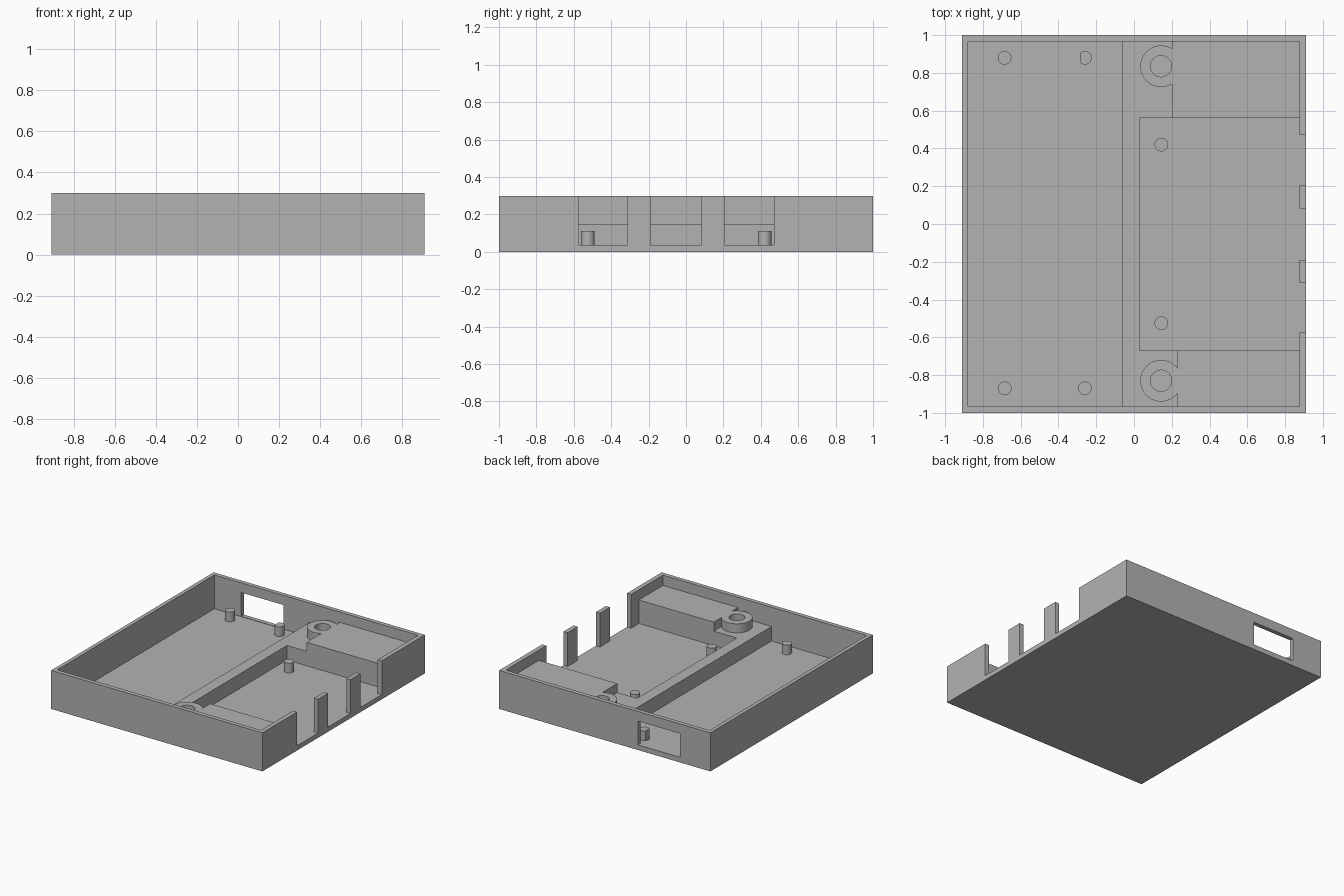
import bpy
import math

cube = bpy.data.objects.get("Cube")
if cube:
    bpy.data.objects.remove(cube, do_unlink=True)

# Single plastic colour
GREY = (0.45, 0.45, 0.45, 1)
plastic = bpy.data.materials.new("grey plastic")
plastic.diffuse_color = GREY
plastic.use_nodes = True
plastic.node_tree.nodes["Principled BSDF"].inputs["Base Color"].default_value = GREY

# Main dimensions
X, Y, TOP = 0.91, 1.0, 0.30
IN_LEFT, IN_RIGHT, IN_Y = -0.88, 0.875, 0.967
FLOOR, LEDGE, BLOCK = 0.037, 0.15, 0.22
OVER = 0.5


def box(name, x, y, z):
    """Box from (min, max) pairs."""
    bpy.ops.mesh.primitive_cube_add(size=1)
    ob = bpy.context.object
    ob.name = name
    for v in ob.data.vertices:
        v.co = [r[0] if c < 0 else r[1] for c, r in zip(v.co, (x, y, z))]
    ob.data.materials.append(plastic)
    return ob


def cylinder(name, x, y, radius, z0, z1, sides=48):
    bpy.ops.mesh.primitive_cylinder_add(
        vertices=sides, radius=radius, depth=z1 - z0, location=(x, y, (z0 + z1) / 2))
    ob = bpy.context.object
    ob.name = name
    ob.data.materials.append(plastic)
    return ob


def combine(target, tool, operation="DIFFERENCE"):
    """Apply a boolean and discard the tool."""
    mod = target.modifiers.new("shape", "BOOLEAN")
    mod.operation, mod.solver, mod.object = operation, "EXACT", tool
    bpy.context.view_layer.objects.active = target
    bpy.ops.object.modifier_apply(modifier=mod.name)
    bpy.data.objects.remove(tool, do_unlink=True)


def smooth(ob):
    bpy.ops.object.select_all(action="DESELECT")
    ob.select_set(True)
    bpy.context.view_layer.objects.active = ob
    bpy.ops.object.shade_smooth_by_angle(angle=math.radians(30))


def window_cutter():
    return box("window_cutter", (-0.65, -0.285), (0.8, 1.1), (0.04, 0.225))


# Tray body with its stepped cavities
tray = box("tray", (-X, X), (-Y, Y), (0, TOP))
cavities = [
    ((IN_LEFT, IN_RIGHT), (-IN_Y, IN_Y), BLOCK),   # above the corner blocks
    ((IN_LEFT, 0.20), (-IN_Y, IN_Y), LEDGE),       # ledge
    ((0.10, 0.23), (-IN_Y, 0), LEDGE),             # wider ledge at the front
    ((IN_LEFT, -0.06), (-IN_Y, IN_Y), FLOOR),      # long bay
    ((0.03, IN_RIGHT), (-0.67, 0.56), FLOOR),      # pocket
]
for x, y, z in cavities:
    combine(tray, box("cavity", x, y, (z, OVER)))

# Openings in the side wall, leaving narrow posts
for y in ((-0.575, -0.313), (-0.19, 0.083), (0.207, 0.47)):
    combine(tray, box("opening", (0.8, 1.0), y, (FLOOR, OVER)))

# Window in the back wall
combine(tray, window_cutter())

# Screw bosses with holes
for y in (0.835, -0.83):
    combine(tray, cylinder("boss", 0.143, y, 0.11, 0.08, BLOCK), "UNION")
    combine(tray, cylinder("hole", 0.143, y, 0.056, FLOOR, OVER))
smooth(tray)

# Locating pins
pins = [
    ("pocket_pin_back", 0.145, 0.42),
    ("pocket_pin_front", 0.145, -0.525),
    ("bay_pin_back_outer", -0.685, 0.88),
    ("bay_pin_back_inner", -0.26, 0.88),
    ("bay_pin_front_outer", -0.685, -0.87),
    ("bay_pin_front_inner", -0.26, -0.87),
]
for name, x, y in pins:
    pin = cylinder(name, x, y, 0.036, 0.02, 0.112, 32)
    if name == "bay_pin_back_inner":
        combine(pin, window_cutter())  # flat side beside the window
    smooth(pin)
